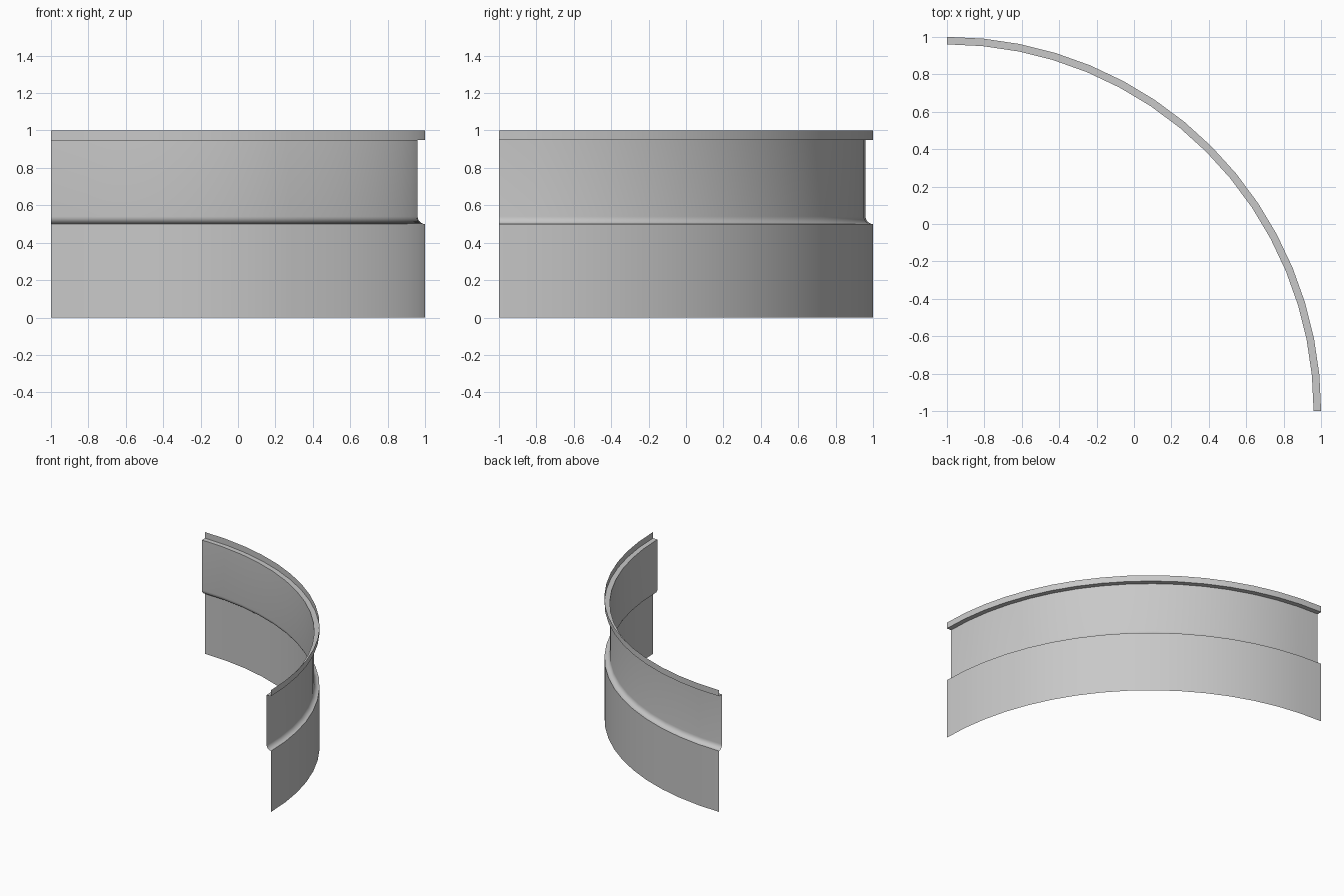
import bpy, bmesh, math
from mathutils import Vector

cube = bpy.data.objects.get("Cube")
if cube:
    bpy.data.objects.remove(cube, do_unlink=True)

OUTER, INNER = 2.0, 1.96        # radii about the corner axis
AXIS = Vector((-1, -1, 0))
SEGMENTS = 16
FILLET = OUTER - INNER

grey = bpy.data.materials.new("plain grey")
grey.use_nodes = True
colour = (0.58, 0.58, 0.58, 1)
grey.diffuse_color = colour
grey.node_tree.nodes["Principled BSDF"].inputs["Base Color"].default_value = colour

# Profile from bottom to top: lower wall, cove, recessed wall, ledge, lip
profile = [(OUTER, 0)]
for i in range(7):
    a = math.pi / 2 * (1 - i / 6)
    profile.append((OUTER - FILLET * math.cos(a), 0.54 - FILLET * math.sin(a)))
profile += [(INNER, 0.95), (OUTER, 0.95), (OUTER, 1)]

# Sweep the open profile through a quarter turn
bm = bmesh.new()
verts = [bm.verts.new(AXIS + Vector((r, 0, z))) for r, z in profile]
edges = [bm.edges.new(pair) for pair in zip(verts, verts[1:])]
bmesh.ops.spin(bm, geom=verts + edges, cent=AXIS, axis=(0, 0, 1),
               angle=math.pi / 2, steps=SEGMENTS)
bmesh.ops.recalc_face_normals(bm, faces=bm.faces)

# Make the lower wall face away from the axis
bm.faces.ensure_lookup_table()
wall = min(bm.faces, key=lambda f: f.calc_center_median().z)
if wall.normal.dot(wall.calc_center_median() - AXIS) < 0:
    bmesh.ops.reverse_faces(bm, faces=bm.faces)

mesh = bpy.data.meshes.new("curved_wall")
bm.to_mesh(mesh)
bm.free()
mesh.materials.append(grey)
obj = bpy.data.objects.new("curved_wall", mesh)
bpy.context.collection.objects.link(obj)

bpy.ops.object.select_all(action="DESELECT")
obj.select_set(True)
bpy.context.view_layer.objects.active = obj
bpy.ops.object.shade_smooth_by_angle(angle=math.radians(35))
